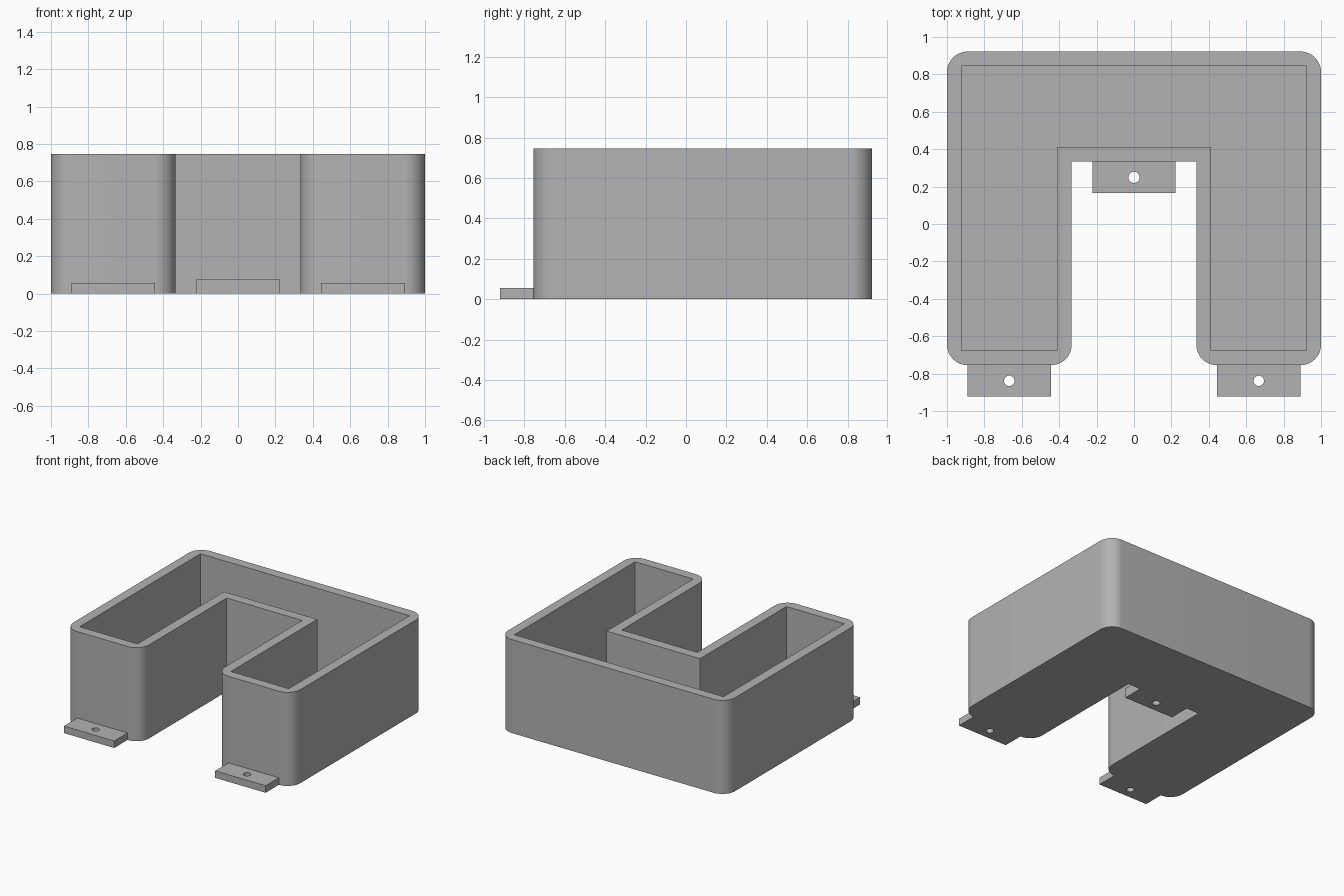
import bpy, math

cube = bpy.data.objects.get("Cube")
if cube:
    bpy.data.objects.remove(cube, do_unlink=True)

grey = bpy.data.materials.new("plain_grey")
grey.use_nodes = True
colour = (0.45, 0.45, 0.45, 1)
grey.diffuse_color = colour
grey.node_tree.nodes["Principled BSDF"].inputs["Base Color"].default_value = colour

# Main dimensions
WALL, HEIGHT, RADIUS = 0.078, 0.745, 0.111
FRONT, BACK, NOTCH_X, NOTCH_Y = -0.755, 0.922, 0.333, 0.333
TAB_WIDTH, TAB_DEPTH = 0.444, 0.167


def prism(name, outline, bottom, top):
    """Extrude a counter-clockwise outline between two heights."""
    n = len(outline)
    verts = [(x, y, z) for z in (bottom, top) for x, y in outline]
    faces = [tuple(reversed(range(n))), tuple(range(n, 2 * n))]
    faces += [(i, (i + 1) % n, (i + 1) % n + n, i + n) for i in range(n)]
    mesh = bpy.data.meshes.new(name)
    mesh.from_pydata(verts, [], faces)
    mesh.materials.append(grey)
    obj = bpy.data.objects.new(name, mesh)
    bpy.context.collection.objects.link(obj)
    return obj


def u_outline(inset, radius=0):
    """U-shaped plan, moved inwards by inset, with rounded outer corners."""
    x, nx, ny = 1 - inset, NOTCH_X + inset, NOTCH_Y + inset
    f, b = FRONT + inset, BACK - inset
    half = [(nx, ny, None), (nx, f, 180), (x, f, 270), (x, b, 0)]
    points = []
    for px, py, start in half:
        if start is None or radius == 0:
            points.append((px, py))
            continue
        sx = 1 if start == 180 else -1
        sy = -1 if start == 0 else 1
        cx, cy = px + sx * radius, py + sy * radius
        for i in range(13):
            a = math.radians(start + 90 * i / 12)
            points.append((cx + radius * math.cos(a), cy + radius * math.sin(a)))
    return points + [(-px, py) for px, py in reversed(points)]


def circle(cx, cy, r, n=32):
    return [(cx + r * math.cos(math.tau * i / n), cy + r * math.sin(math.tau * i / n))
            for i in range(n)]


def cut(obj, cutter):
    """Subtract the cutter, smooth curved walls and discard the cutter."""
    cutter.hide_render = True
    mod = obj.modifiers.new("cut", 'BOOLEAN')
    mod.operation, mod.solver, mod.object = 'DIFFERENCE', 'EXACT', cutter
    bpy.ops.object.select_all(action='DESELECT')
    bpy.context.view_layer.objects.active = obj
    obj.select_set(True)
    bpy.ops.object.modifier_apply(modifier=mod.name)
    bpy.ops.object.shade_smooth_by_angle(angle=math.radians(30))
    bpy.data.objects.remove(cutter, do_unlink=True)


# Open U-shaped tray with a solid floor
tray = prism("tray", u_outline(0, RADIUS), 0, HEIGHT)
cut(tray, prism("cavity_cutter", u_outline(WALL), WALL, HEIGHT + 0.2))


# Mounting tabs with screw holes
def tab(name, cx, back, thickness, hole_radius):
    w, f = TAB_WIDTH / 2, back - TAB_DEPTH
    outline = [(cx - w, f), (cx + w, f), (cx + w, back), (cx - w, back)]
    plate = prism(name, outline, 0, thickness)
    hole = circle(cx, back - TAB_DEPTH / 2, hole_radius)
    cut(plate, prism("hole_cutter", hole, -0.1, thickness + 0.1))


tab("left_front_tab", 0.667, FRONT, 0.056, 0.028)
tab("right_front_tab", -0.667, FRONT, 0.056, 0.028)
tab("middle_tab", 0, NOTCH_Y, WALL, 0.03)
